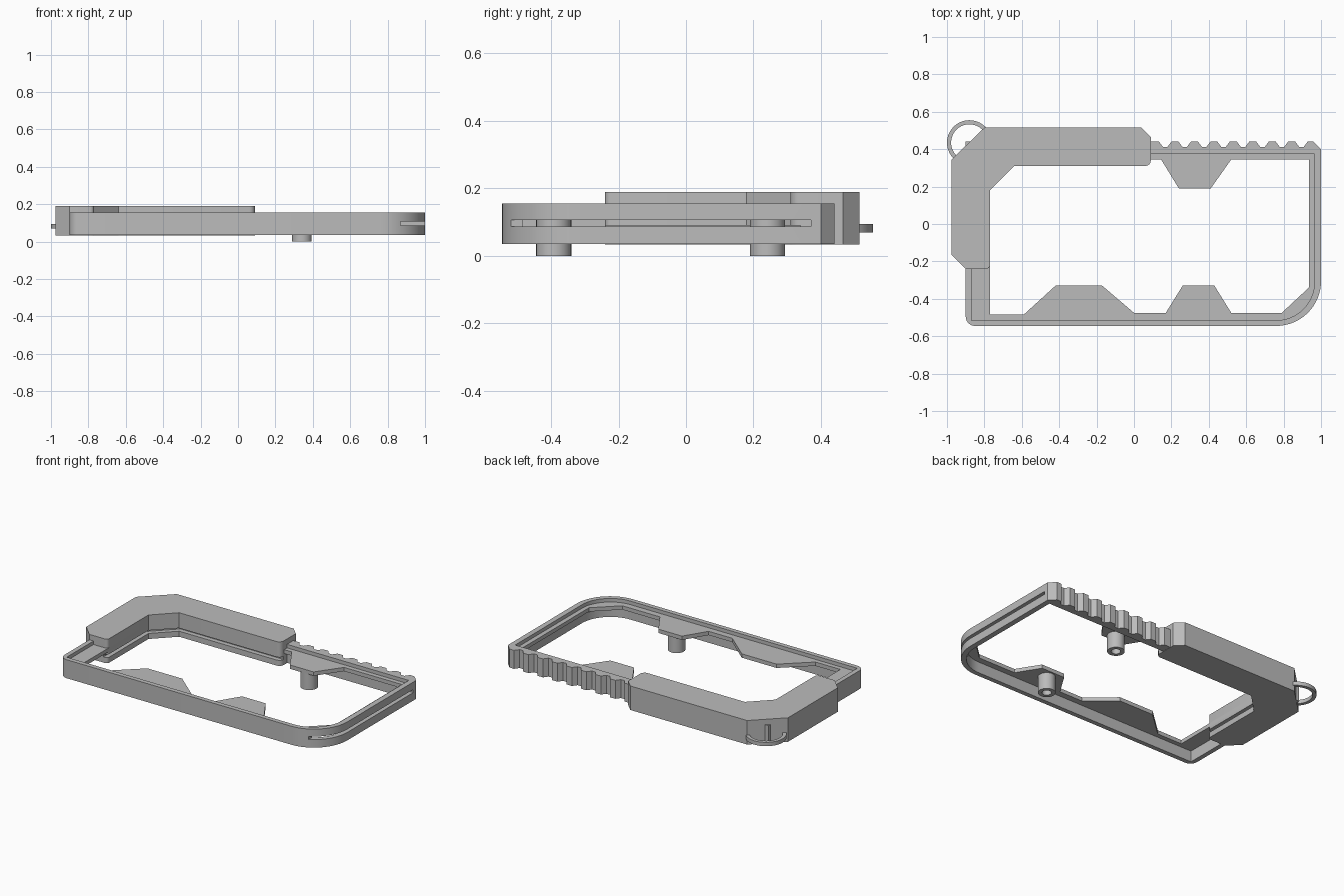
import bpy, bmesh, math

cube = bpy.data.objects.get("Cube")
if cube:
    bpy.data.objects.remove(cube, do_unlink=True)

grey = bpy.data.materials.new("plain grey")
grey.use_nodes = True
COLOUR = (0.5, 0.5, 0.5, 1)
grey.diffuse_color = COLOUR
grey.node_tree.nodes["Principled BSDF"].inputs["Base Color"].default_value = COLOUR


def prism(name, outline, z0, z1):
    """Extrude a flat outline from z0 up to z1."""
    bm = bmesh.new()
    face = bm.faces.new([bm.verts.new((x, y, z0)) for x, y in outline])
    new = bmesh.ops.extrude_face_region(bm, geom=[face])["geom"]
    for v in new:
        if isinstance(v, bmesh.types.BMVert):
            v.co.z = z1
    bmesh.ops.recalc_face_normals(bm, faces=bm.faces)
    mesh = bpy.data.meshes.new(name)
    bm.to_mesh(mesh)
    bm.free()
    mesh.materials.append(grey)
    obj = bpy.data.objects.new(name, mesh)
    bpy.context.scene.collection.objects.link(obj)
    return obj


def cut(obj, cutter):
    """Subtract a cutter and discard it."""
    mod = obj.modifiers.new("cut", "BOOLEAN")
    mod.operation, mod.solver, mod.object = "DIFFERENCE", "EXACT", cutter
    bpy.context.view_layer.objects.active = obj
    bpy.ops.object.modifier_apply(modifier=mod.name)
    bpy.data.objects.remove(cutter, do_unlink=True)


def arc(cx, cy, r, start, end, n):
    step = (end - start) / n
    return [(cx + r * math.cos(math.radians(start + i * step)),
             cy + r * math.sin(math.radians(start + i * step))) for i in range(n + 1)]


def circle(cx, cy, r, n=40):
    return arc(cx, cy, r, 0, 360, n)[:-1]


def smooth(obj):
    bpy.ops.object.select_all(action="DESELECT")
    obj.select_set(True)
    bpy.context.view_layer.objects.active = obj
    bpy.ops.object.shade_smooth_by_angle(angle=math.radians(25))


LOW, HIGH = 0.035, 0.155
SLOT = (0.087, 0.107)

# Perimeter wall with a serrated thumb edge along the back
teeth = []
for i in range(8):
    x = 0.895 - i * 0.104
    teeth += [(x + 0.033, 0.44), (x + 0.012, 0.412), (x - 0.012, 0.412), (x - 0.033, 0.44)]
outer = (arc(-0.85, -0.495, 0.05, 180, 270, 6) + arc(0.76, -0.305, 0.24, 270, 360, 16)
         + [(1.0, 0.40), (0.96, 0.44)] + teeth + [(0.08, 0.44), (-0.90, 0.44)])
inner = ([(-0.87, -0.515)] + arc(0.76, -0.31, 0.205, 270, 360, 16)
         + [(0.965, 0.375), (-0.87, 0.375)])
wall = prism("frame_wall", outer, LOW, HIGH)
cut(wall, prism("wall_cutter", inner, 0, 0.3))
cut(wall, prism("slot_cutter", [(0.87, -0.6), (1.1, -0.6), (1.1, 0.37), (0.87, 0.37)], *SLOT))
smooth(wall)

# Thin inner ledge, whose opening leaves three tabs
opening = [(-0.77, -0.485), (-0.59, -0.485), (-0.42, -0.33), (-0.17, -0.33), (0, -0.475),
           (0.17, -0.475), (0.26, -0.33), (0.43, -0.33), (0.52, -0.475), (0.79, -0.475),
           (0.935, -0.34), (0.935, 0.345), (0.52, 0.345), (0.41, 0.19), (0.24, 0.19),
           (0.145, 0.345), (-0.77, 0.345)]
ledge = prism("inner_ledge", inner, 0.107, 0.132)
cut(ledge, prism("opening_cutter", opening, 0, 0.3))

# Corner grip wrapping the back right of the frame
inside = [(0.06, 0.31), (-0.64, 0.31), (-0.77, 0.18), (-0.77, -0.22)]
grip_outline = ([(-0.80, 0.515), (-0.975, 0.345), (-0.975, -0.165), (-0.90, -0.24)]
                + arc(-0.79, -0.22, 0.02, 270, 360, 4) + inside[2:1:-1] + inside[1:2]
                + arc(0.06, 0.34, 0.03, 270, 360, 4) + [(0.09, 0.465), (0.04, 0.515)])
grip = prism("corner_grip", grip_outline, LOW - 0.001, 0.19)
groove = [(0.2, 0.2), (0.2, 0.34), (-0.652, 0.34), (-0.80, 0.192), (-0.80, -0.3),
          (-0.7, -0.3), (-0.7, 0.2)]
cut(grip, prism("groove_cutter", groove, 0.07, 0.09))
smooth(grip)

# Keyring loop
loop = prism("keyring_loop", circle(-0.88, 0.435, 0.12), 0.07, 0.095)
cut(loop, prism("loop_cutter", circle(-0.88, 0.435, 0.098), 0, 0.3))
smooth(loop)

# Hollow pegs under the two matching tabs
for name, y in (("front_peg", -0.392), ("back_peg", 0.242)):
    peg = prism(name, circle(0.342, y, 0.052, 32), 0, 0.11)
    cut(peg, prism("peg_cutter", circle(0.342, y, 0.028, 24), -0.1, 0.1))
    smooth(peg)
